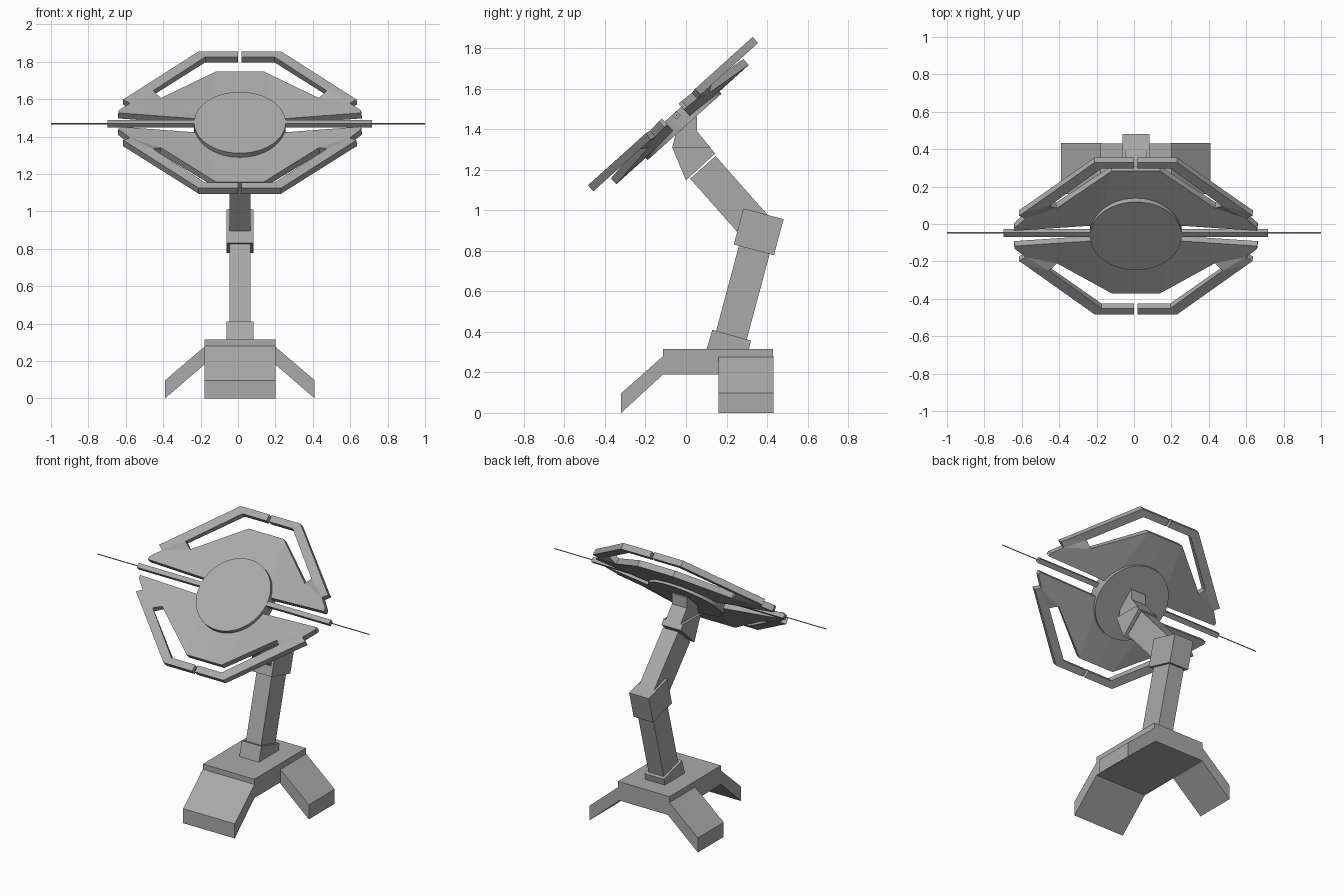
import bpy, bmesh, math
from mathutils import Matrix, Vector

if "Cube" in bpy.data.objects:
    bpy.data.objects.remove(bpy.data.objects["Cube"], do_unlink=True)

grey = bpy.data.materials.new("plain grey")
grey.use_nodes = True
colour = (0.4, 0.4, 0.4, 1)
grey.diffuse_color = colour
grey.node_tree.nodes["Principled BSDF"].inputs["Base Color"].default_value = colour

CX = 0.01  # centre line of the stand and head


def finish(name, bm, matrix=None, fix_normals=True):
    if fix_normals:
        bmesh.ops.recalc_face_normals(bm, faces=bm.faces)
    mesh = bpy.data.meshes.new(name)
    bm.to_mesh(mesh)
    bm.free()
    mesh.materials.append(grey)
    ob = bpy.data.objects.new(name, mesh)
    bpy.context.collection.objects.link(ob)
    if matrix:
        ob.matrix_world = matrix
    return ob


def prism(name, points, place, sweep):
    """Extrude a 2D profile; place maps profile coordinates to 3D."""
    bm = bmesh.new()
    face = bm.faces.new([bm.verts.new(place(a, b)) for a, b in points])
    new = bmesh.ops.extrude_face_region(bm, geom=[face])["geom"]
    bmesh.ops.translate(bm, vec=sweep, verts=[v for v in new if isinstance(v, bmesh.types.BMVert)])
    return finish(name, bm)


def side_prism(name, points, width):
    return prism(name, points, lambda y, z: (CX - width / 2, y, z), (width, 0, 0))


def tilted_rect(base, degrees, length, width):
    """Rectangle in the y-z plane running from base, leaning from vertical towards +y."""
    a = math.radians(degrees)
    along, across = Vector((math.sin(a), math.cos(a))), Vector((math.cos(a), -math.sin(a)))
    b = Vector(base)
    w = across * width / 2
    return [b - w, b + w, b + w + along * length, b - w + along * length]


# Base: plate and front leg in one profile, then the two side legs
side_prism("base_plate", [(0.43, 0.315), (-0.113, 0.315), (-0.113, 0.28), (-0.32, 0.097),
                          (-0.32, 0), (-0.113, 0.19), (0.43, 0.19)], 0.38)
for label, s in (("left", 1), ("right", -1)):
    prism(label + "_leg", [(0.185, 0.28), (0.4, 0.097), (0.4, 0), (0.185, 0.185)],
          lambda x, z: (CX + s * x, 0.16, z), (0, 0.272, 0))

# Jointed arm
side_prism("foot_collar", [(0.13, 0.41), (0.32, 0.357), (0.31, 0.31), (0.1, 0.31)], 0.144)
side_prism("lower_arm", tilted_rect((0.21, 0.33), 15, 0.52, 0.157), 0.112)
side_prism("elbow", tilted_rect((0.335, 0.805), 15, 0.184, 0.205), 0.144)
side_prism("upper_arm", tilted_rect((0.355, 0.905), -41.5, 0.41, 0.168), 0.112)
side_prism("wrist_collar", [(0, 1.148), (0.143, 1.28), (0.12, 1.31), (-0.068, 1.31)], 0.144)
side_prism("head_mount", [(-0.068, 1.31), (0.12, 1.31), (0.055, 1.39), (0.055, 1.46),
                          (0.03, 1.49), (-0.04, 1.42)], 0.11)

# Head frame: local x across, local y up the panel, local z out of its face
head = Matrix.Translation((CX, -0.064, 1.475)) @ Matrix.Rotation(math.radians(42), 4, 'X')

# Hub disc
bm = bmesh.new()
bmesh.ops.create_cone(bm, cap_ends=True, segments=48, radius1=0.245, radius2=0.245, depth=0.085,
                      matrix=Matrix.Translation((0, 0, -0.0425)))
hub = finish("hub_disc", bm, head)
bpy.ops.object.select_all(action='DESELECT')
hub.select_set(True)
bpy.context.view_layer.objects.active = hub
bpy.ops.object.shade_smooth_by_angle(angle=math.radians(35))

# Dished panels with slotted outer frame: one quarter, mirrored both ways
outline = [(0, .055, -.05), (.2, .055, -.045), (.65, .055, 0), (.65, .075, 0), (.59, .14, -.005),
           (.625, .165, 0), (.6, .187, 0), (.22, .547, 0), (.009, .547, 0), (.009, .503, 0),
           (.185, .503, 0), (.465, .235, 0), (.425, .2, -.022), (.13, .44, -.05), (0, .44, -.05)]
faces = [(7, 8, 9, 10), (6, 7, 10, 11), (4, 5, 6, 11), (4, 11, 12), (2, 3, 4),
         (1, 2, 4), (1, 4, 12), (1, 12, 13), (0, 1, 13, 14)]
bm = bmesh.new()
verts = [bm.verts.new(p) for p in outline]
for f in faces:
    bm.faces.new([verts[i] for i in f])
panels = finish("dish_panels", bm, head, fix_normals=False)
mirror = panels.modifiers.new("Mirror", 'MIRROR')
mirror.use_axis = (True, True, False)
solid = panels.modifiers.new("Solidify", 'SOLIDIFY')
solid.thickness = 0.04
solid.offset = 0

# Square side rods and the thin wire through them
for name, half, size, shift in (("side_rods", 0.707, 0.03, 0), ("thin_wire", 1.0, 0.005, -CX)):
    bm = bmesh.new()
    bmesh.ops.create_cube(bm, size=1, matrix=Matrix.Translation((shift, 0.008, -0.016))
                          @ Matrix.Diagonal((2 * half, size, size, 1)))
    finish(name, bm, head)
